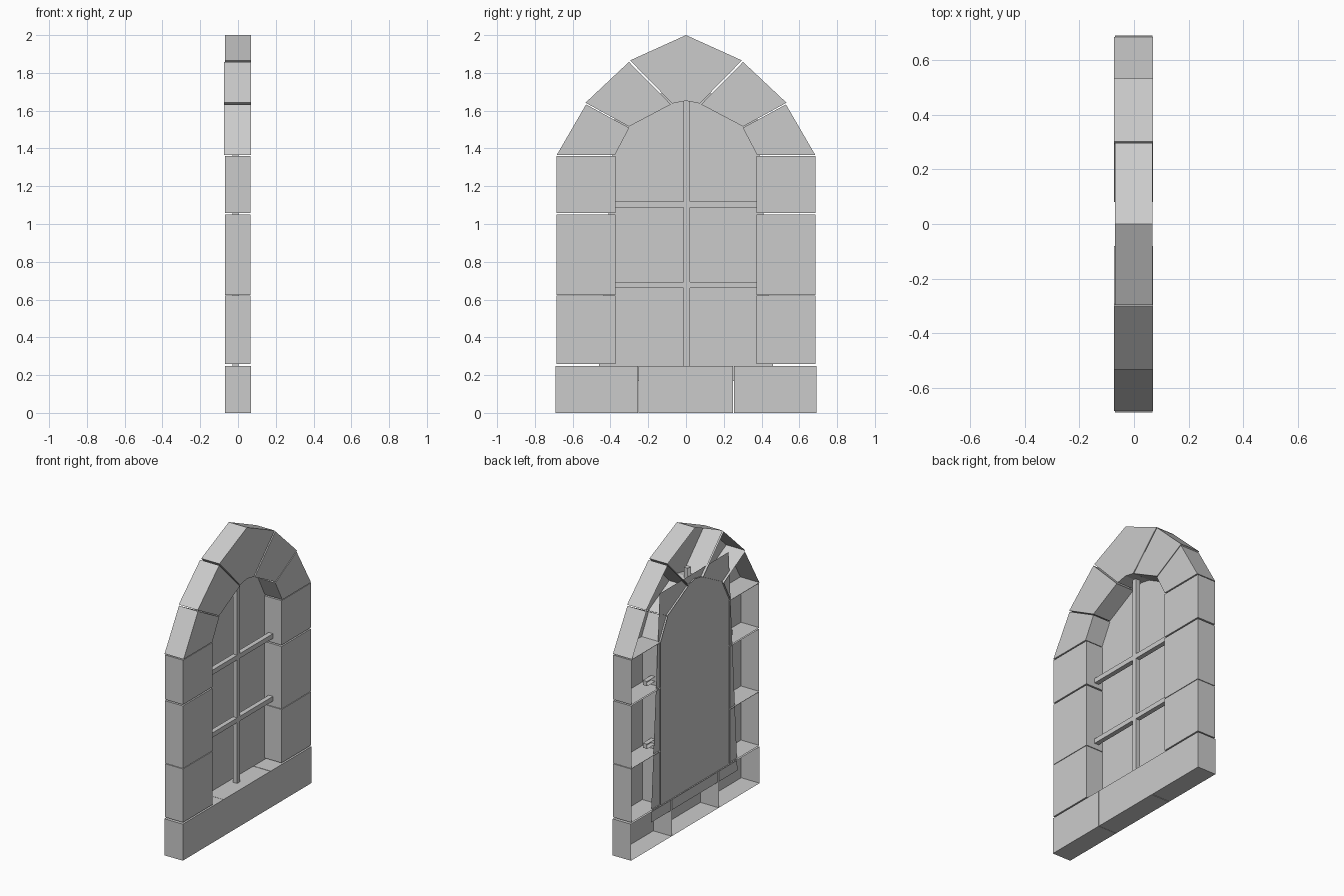
import bpy, bmesh

if "Cube" in bpy.data.objects:
    bpy.data.objects.remove(bpy.data.objects["Cube"])


def make(name, bm):
    mesh = bpy.data.meshes.new(name)
    bm.to_mesh(mesh)
    bm.free()
    obj = bpy.data.objects.new(name, mesh)
    bpy.context.collection.objects.link(obj)
    return obj


def shell(name, outline, back, front):
    """Open-backed prism: (y, z) outline, counter-clockwise, capped on +x only."""
    bm = bmesh.new()
    f = [bm.verts.new((front, y, z)) for y, z in outline]
    b = [bm.verts.new((back, y, z)) for y, z in outline]
    bm.faces.new(f)
    for i in range(len(f)):
        j = (i + 1) % len(f)
        bm.faces.new((f[j], f[i], b[i], b[j]))
    return make(name, bm)


def mirrored(name, outline, back, front):
    shell(name + "_right", outline, back, front)
    shell(name + "_left", [(-y, z) for y, z in reversed(outline)], back, front)


def rect(y0, y1, z0, z1):
    return [(y0, z0), (y1, z0), (y1, z1), (y0, z1)]


# Sill stones
shell("sill_middle", rect(-0.252, 0.25, 0, 0.248), -0.07, 0.068)
mirrored("sill_end", rect(0.254, 0.69, 0, 0.248), -0.07, 0.068)

# Jamb stones
for i, (z0, z1) in enumerate([(0.258, 0.621), (0.625, 1.049), (1.058, 1.36)]):
    mirrored(f"jamb_stone_{i + 1}", rect(0.372, 0.686, z0, z1), -0.07, 0.067)

# Arch stones
mirrored("arch_lower_stone",
         [(0.376, 1.366), (0.684, 1.366), (0.529, 1.633), (0.301, 1.509)], -0.073, 0.07)
mirrored("arch_upper_stone",
         [(0.302, 1.516), (0.532, 1.642), (0.302, 1.858), (0.08, 1.633)], -0.073, 0.07)
shell("keystone",
      [(0, 1.652), (0.073, 1.638), (0.296, 1.866), (0, 2.0), (-0.296, 1.866), (-0.073, 1.638)],
      -0.069, 0.068)

# Window pane, slightly tapered and set at the back
bm = bmesh.new()
bm.faces.new([bm.verts.new((-0.061, y, z)) for y, z in
              [(-0.465, 0.17), (0.465, 0.17), (0.37, 1.69), (-0.37, 1.69)]])
make("window_pane", bm)

# Glazing bars
shell("upright_bar", rect(-0.012, 0.02, 0.2, 1.72), -0.03, 0.002)
for name, z in (("lower_cross_bar", 0.677), ("upper_cross_bar", 1.103)):
    shell(name, rect(-0.46, 0.46, z - 0.016, z + 0.016), -0.03, 0.002)
